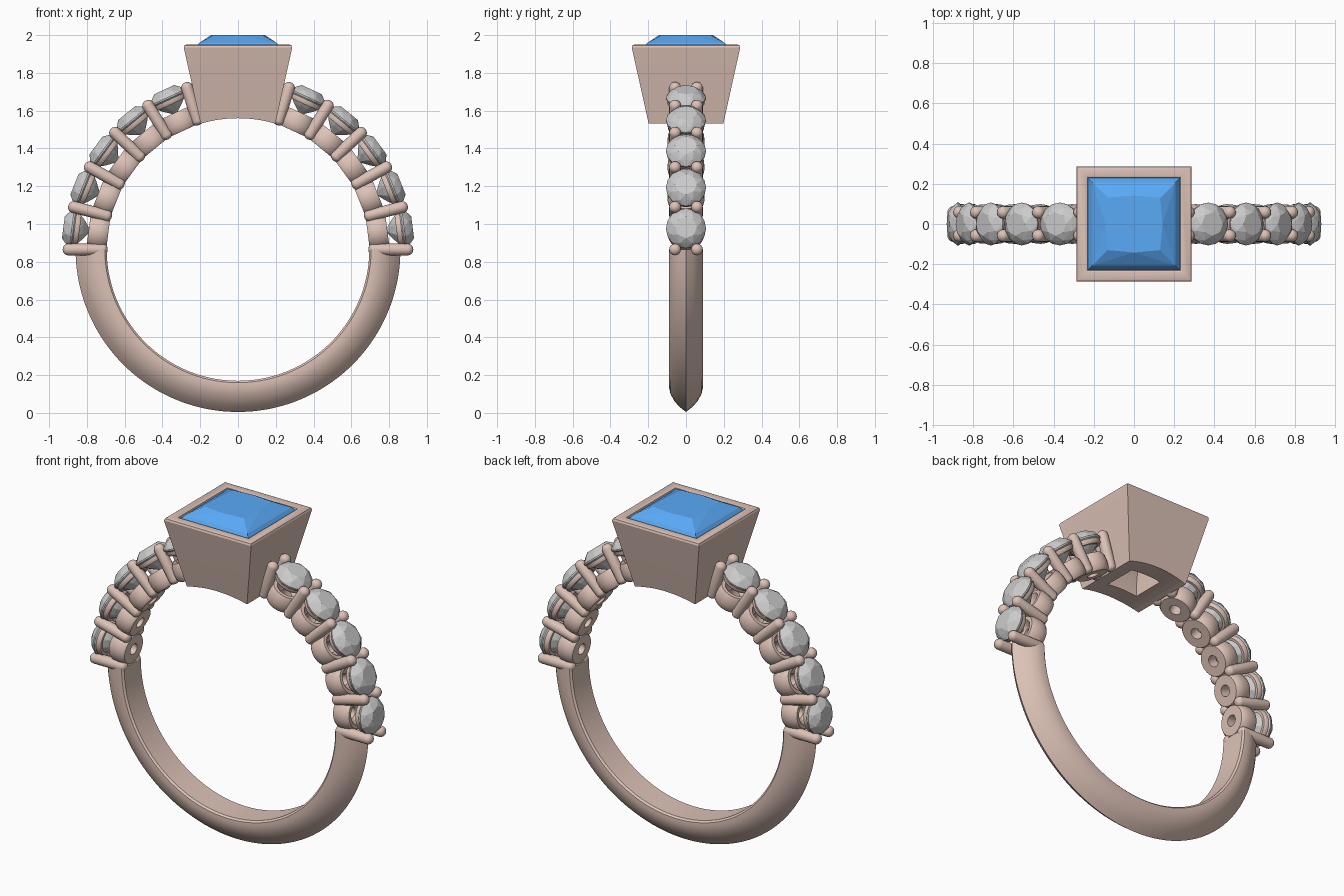
import bpy, bmesh
from math import radians, cos, sin, pi, sqrt
from mathutils import Matrix, Vector

if "Cube" in bpy.data.objects:
    bpy.data.objects.remove(bpy.data.objects["Cube"])

CENTRE_Z = 0.865      # ring axis height
INNER_R = 0.695       # finger hole radius
STEP = radians(14.5)  # spacing of the side stones


def material(name, colour):
    m = bpy.data.materials.new(name)
    m.diffuse_color = colour
    m.use_nodes = True
    m.node_tree.nodes["Principled BSDF"].inputs["Base Color"].default_value = m.diffuse_color
    return m


GOLD = material("rose_gold", (0.72, 0.54, 0.47, 1))
BLUE = material("blue_gem", (0.10, 0.40, 0.92, 1))


def finish(name, bm, matrix, mat=None, smooth=None):
    bmesh.ops.remove_doubles(bm, verts=bm.verts, dist=1e-5)
    bmesh.ops.recalc_face_normals(bm, faces=bm.faces)
    me = bpy.data.meshes.new(name)
    bm.to_mesh(me)
    bm.free()
    if mat:
        me.materials.append(mat)
    if smooth:
        me.shade_smooth()
        me.set_sharp_from_angle(angle=radians(smooth))
    ob = bpy.data.objects.new(name, me)
    ob.matrix_world = matrix
    bpy.context.collection.objects.link(ob)
    return ob


def sweep(name, profile, steps, matrix=Matrix(), start=0.0, arc=2 * pi, smooth=35):
    """Turn a closed (radius, height) profile around local z."""
    bm = bmesh.new()
    full = abs(arc - 2 * pi) < 1e-6
    rings = []
    for i in range(steps if full else steps + 1):
        a = start + arc * i / steps
        rings.append([bm.verts.new((r * cos(a), r * sin(a), h)) for r, h in profile])
    n = len(profile)
    for i in range(steps):
        p, q = rings[i], rings[(i + 1) % len(rings)]
        for j in range(n):
            k = (j + 1) % n
            bm.faces.new((p[j], q[j], q[k], p[k]))
    if not full:
        bm.faces.new(rings[0])
        bm.faces.new(rings[-1])
    return finish(name, bm, matrix, GOLD, smooth)


def hull_gem(name, points, matrix, mat=None):
    """Faceted stone as the convex hull of its facet corners."""
    bm = bmesh.new()
    for p in points:
        bm.verts.new(p)
    res = bmesh.ops.convex_hull(bm, input=bm.verts)
    junk = [g for g in res["geom_interior"] if isinstance(g, bmesh.types.BMVert)]
    bmesh.ops.delete(bm, geom=junk, context='VERTS')
    return finish(name, bm, matrix, mat)


def circle(r, z, n, turn=0.0):
    return [(r * cos(2 * pi * (i + turn) / n), r * sin(2 * pi * (i + turn) / n), z)
            for i in range(n)]


def radial(angle, y=0.0):
    """Frame on the ring axis whose local z points outward at the angle."""
    return Matrix.Translation((0, y, CENTRE_Z)) @ Matrix.Rotation(pi / 2 - angle, 4, 'Y')


# Lower shank: half ring with a pointed-arch section
half = [(0.73, 0.09), (0.765, 0.082), (0.80, 0.063), (0.83, 0.038)]
section = ([(INNER_R, 0.078), (0.705, 0.088)] + half + [(0.86, 0)]
           + [(r, -h) for r, h in reversed(half)] + [(0.705, -0.088), (INNER_R, -0.078)])
sweep("shank", section, 72,
      Matrix.Translation((0, 0, CENTRE_Z)) @ Matrix.Rotation(pi / 2, 4, 'X'),
      start=pi, arc=pi)

# Side stones with their seats and rails, and shared prong pairs
seat = [(0.032, 0.692), (0.085, 0.692), (0.095, 0.705), (0.099, 0.735), (0.096, 0.775),
        (0.085, 0.797), (0.065, 0.797), (0.032, 0.755)]
rail = [(0.078, 0.845), (0.092, 0.845), (0.099, 0.855), (0.099, 0.872), (0.09, 0.877)]
R = 0.031
tip = [i * pi / 10 for i in range(6)]
prong = ([(R * sin(t), 0.715 - 0.025 * cos(t)) for t in tip]
         + [(R * cos(t), 0.90 + 0.028 * sin(t)) for t in tip])
brilliant = (circle(0.058, 0.932, 8) + circle(0.088, 0.912, 8, 0.5)
             + circle(0.106, 0.887, 16) + circle(0.106, 0.879, 16)
             + circle(0.06, 0.828, 8, 0.5) + [(0, 0, 0.785)])

for side in ("right", "left"):
    def place(a):
        return a if side == "right" else pi - a
    for i in range(5):
        frame = radial(place(STEP * (i + 0.5)))
        hull_gem(f"{side}_stone_{i + 1}", brilliant, frame)
        sweep(f"{side}_seat_{i + 1}", seat, 32, frame)
        sweep(f"{side}_rail_{i + 1}", rail, 32, frame)
    for i in range(6):
        for y in (-0.058, 0.058):
            row = "front" if y < 0 else "back"
            sweep(f"{side}_{row}_prong_{i + 1}", prong, 16, radial(place(STEP * i), y), smooth=60)

# Square tapered bezel, open below
walls = [(0.193, 1.51), (0.285, 1.925), (0.287, 1.935), (0.283, 1.946), (0.274, 1.95),
         (0.241, 1.95), (0.232, 1.946), (0.229, 1.935), (0.229, 1.90), (0.205, 1.88),
         (0.10, 1.60), (0.10, 1.51)]
bezel = sweep("bezel", [(h * sqrt(2), z) for h, z in walls], 4, start=pi / 4, smooth=30)

# Finger hole trimmed out of the bezel base
bm = bmesh.new()
bmesh.ops.create_cone(bm, cap_ends=True, segments=128, radius1=INNER_R, radius2=INNER_R, depth=1)
cutter = finish("finger_cutter", bm,
                Matrix.Translation((0, 0, CENTRE_Z)) @ Matrix.Rotation(pi / 2, 4, 'X'))
cutter.hide_render = True
cutter.hide_viewport = False
mod = bezel.modifiers.new("finger_hole", 'BOOLEAN')
mod.operation = 'DIFFERENCE'
mod.solver = 'EXACT'
mod.object = cutter
bpy.context.view_layer.objects.active = bezel
bpy.ops.object.modifier_apply(modifier=mod.name)
bpy.data.objects.remove(cutter)


# Square-cut centre stone with slightly bowed table
def square(h, z):
    return [(x * h, y * h, z) for x in (-1, 1) for y in (-1, 1)]


bowed = [(0.142 * cos(i * pi / 2), 0.142 * sin(i * pi / 2), 2.0) for i in range(4)]
hull_gem("centre_stone",
         square(0.13, 2.0) + bowed + square(0.207, 1.957) + square(0.229, 1.928)
         + square(0.229, 1.912) + square(0.15, 1.77) + [(0, 0, 1.65)],
         Matrix(), BLUE)
